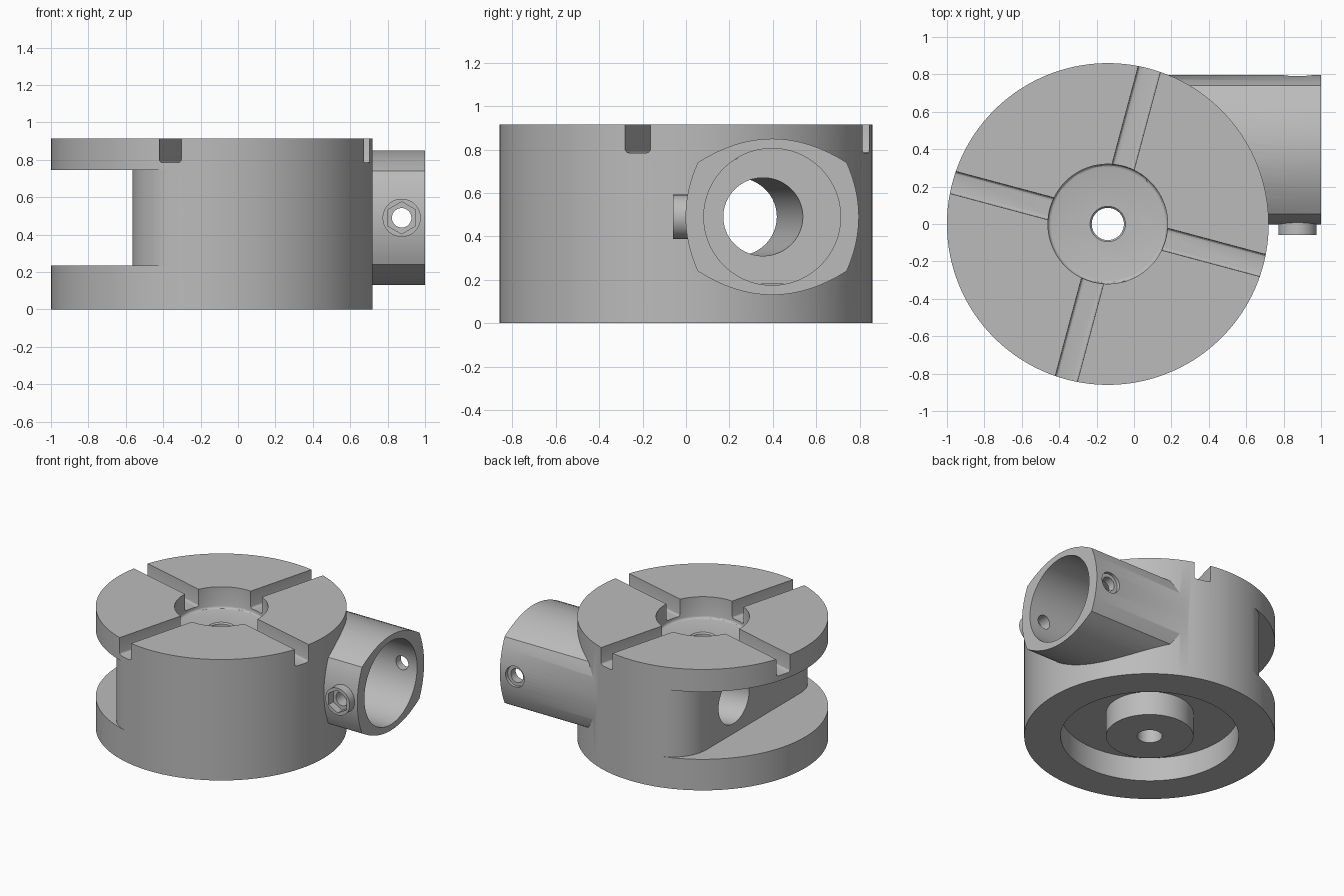
import bpy, bmesh, math
from mathutils import Vector, Matrix

if "Cube" in bpy.data.objects:
    bpy.data.objects.remove(bpy.data.objects["Cube"], do_unlink=True)

CX, R, H = -0.14, 0.86, 0.915        # turntable centre, radius, height
TY, TZ = 0.397, 0.49                 # socket axis
SX = 0.875                           # screw position along the socket

steel = bpy.data.materials.new("plain_grey")
steel.use_nodes = True
steel.diffuse_color = (0.5, 0.5, 0.5, 1)
steel.node_tree.nodes["Principled BSDF"].inputs["Base Color"].default_value = (0.5, 0.5, 0.5, 1)


def link(name, bm):
    bmesh.ops.recalc_face_normals(bm, faces=bm.faces)
    mesh = bpy.data.meshes.new(name)
    bm.to_mesh(mesh)
    bm.free()
    mesh.materials.append(steel)
    obj = bpy.data.objects.new(name, mesh)
    bpy.context.collection.objects.link(obj)
    return obj


def rod(name, a, b, r, sides=96, r2=None):
    """Cylinder or cone from point a to point b."""
    a, b = Vector(a), Vector(b)
    d = b - a
    bm = bmesh.new()
    place = Matrix.Translation((a + b) / 2) @ d.to_track_quat('Z', 'Y').to_matrix().to_4x4()
    bmesh.ops.create_cone(bm, cap_ends=True, segments=sides, radius1=r,
                          radius2=r if r2 is None else r2, depth=d.length, matrix=place)
    return link(name, bm)


def prism(name, points, shift):
    """Extrude a closed outline along a vector."""
    bm = bmesh.new()
    face = bm.faces.new([bm.verts.new(p) for p in points])
    new = bmesh.ops.extrude_face_region(bm, geom=[face])["geom"]
    bmesh.ops.translate(bm, vec=shift, verts=[v for v in new if isinstance(v, bmesh.types.BMVert)])
    return link(name, bm)


def apply_mod(obj, mod):
    bpy.context.view_layer.objects.active = obj
    bpy.ops.object.modifier_apply(modifier=mod.name)


def combine(obj, other, operation='DIFFERENCE'):
    mod = obj.modifiers.new("bool", 'BOOLEAN')
    mod.operation, mod.solver, mod.object = operation, 'EXACT', other
    apply_mod(obj, mod)


def cut(obj, cutter):
    cutter.hide_render = True
    combine(obj, cutter)
    bpy.data.objects.remove(cutter, do_unlink=True)


def round_edges(obj, width):
    mod = obj.modifiers.new("bevel", 'BEVEL')
    mod.width, mod.segments, mod.limit_method = width, 3, 'ANGLE'
    apply_mod(obj, mod)
    return obj


# Turntable drum with the socket's four-arched outline joined on
body = rod("turntable_body", (CX, 0, 0), (CX, 0, H), R, 192)
corners = [Vector((0.15, TY + sy * 0.343, TZ + sz * 0.25))
           for sy, sz in ((-1, -1), (1, -1), (1, 1), (-1, 1))]
outline = []
for i, p in enumerate(corners):
    q = corners[(i + 1) % 4]
    side = q - p
    out = Vector((0, side.z, -side.y)).normalized() * (0.11 if i % 2 == 0 else 0.056)
    for k in range(16):
        t = k / 16
        outline.append(p.lerp(q, t) + out * (1 - (2 * t - 1) ** 2))
tube = prism("socket", outline, (0.85, 0, 0))
combine(body, tube, 'UNION')
bpy.data.objects.remove(tube, do_unlink=True)

# Side notch: flat wall whose ends blend into the drum
fr, fy = 0.284, 0.559
wall = -0.565
start = math.atan2(0.834, -0.21)
bend = [(wall + fr + fr * math.cos(a), fy + fr * math.sin(a))
        for a in (start + (math.pi - start) * k / 12 for k in range(13))]
half = [(-1.4, 1.1), (CX - 0.28, 1.1)] + bend
notch = [(x, y, 0.235) for x, y in half] + [(x, -y, 0.235) for x, y in reversed(half)]
cut(body, prism("notch_cutter", notch, (0, 0, 0.51)))

# Four clamping slots, turned fifteen degrees
for i in range(4):
    bm = bmesh.new()
    turn = Matrix.Translation((CX, 0, 0)) @ Matrix.Rotation(math.radians(90 * i - 15), 4, 'Z')
    bmesh.ops.create_cube(bm, size=1, matrix=turn @ Matrix.Translation((0.6, 0, 0.985))
                          @ Matrix.Diagonal((0.8, 0.122, 0.4, 1)))
    cut(body, round_edges(link("slot_cutter", bm), 0.018))

# Centre recess, through hole and its chamfer
cut(body, round_edges(rod("recess_cutter", (CX, 0, 0.752), (CX, 0, 1.2), 0.32, 128), 0.018))
cut(body, rod("hole_cutter", (CX, 0, -0.2), (CX, 0, 1.2), 0.086))
cut(body, rod("chamfer_cutter", (CX, 0, 0.735), (CX, 0, 0.765), 0.08, r2=0.106))

# Ring groove underneath, leaving a central boss
groove = rod("groove_cutter", (CX, 0, -0.2), (CX, 0, 0.18), 0.61, 128)
cut(groove, rod("boss_cutter", (CX, 0, -0.3), (CX, 0, 0.3), 0.3))
cut(body, groove)

# Socket bore and the slanted passage to the notch
cut(body, rod("bore_cutter", (0.07, TY, TZ), (1.2, TY, TZ), 0.315, 128))
entry, leave = Vector((0.07, 0.355, TZ)), Vector((wall, 0.235, TZ))
step = (leave - entry) * 0.2
cut(body, rod("passage_cutter", entry - step, leave + step, 0.18))

# Cross hole with a shallow counterbore at the back
cut(body, rod("cross_cutter", (SX, -0.3, TZ), (SX, 1.1, TZ), 0.052, 48))
cut(body, rod("counterbore_cutter", (SX, 0.77, TZ), (SX, 1.1, TZ), 0.078, 48))

# Screw sleeve with a hexagonal pocket
cut(body, rod("sleeve_seat_cutter", (SX, -0.2, TZ), (SX, 0.035, TZ), 0.095, 64))
sleeve = rod("screw_sleeve", (SX, -0.06, TZ), (SX, 0.06, TZ), 0.102, 64)
cut(sleeve, rod("hex_cutter", (SX, -0.2, TZ), (SX, -0.005, TZ), 0.086, 6))
cut(sleeve, rod("sleeve_hole_cutter", (SX, -0.2, TZ), (SX, 0.2, TZ), 0.052, 48))

for obj in (body, sleeve):
    bpy.ops.object.select_all(action='DESELECT')
    obj.select_set(True)
    bpy.context.view_layer.objects.active = obj
    bpy.ops.object.shade_smooth_by_angle(angle=math.radians(30))
